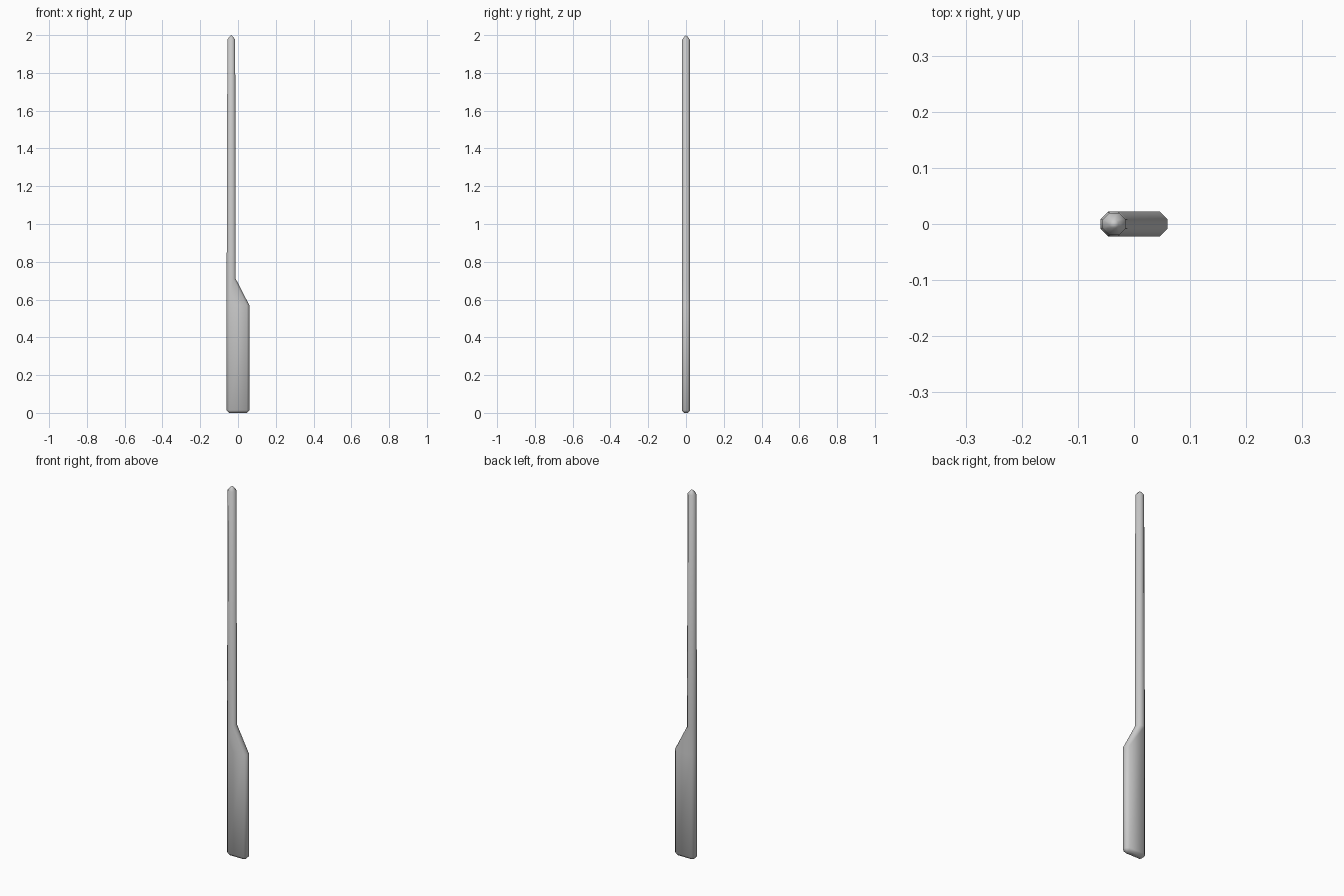
import bpy, bmesh, math

if "Cube" in bpy.data.objects:
    bpy.data.objects.remove(bpy.data.objects["Cube"])


def octagon(x0, x1, d, c, z):
    """Chamfered rectangle from x0 to x1, half depth d, chamfer c."""
    return [(x0 + c, -d, z), (x1 - c, -d, z), (x1, -d + c, z), (x1, d - c, z),
            (x1 - c, d, z), (x0 + c, d, z), (x0, d - c, z), (x0, -d + c, z)]


# Sections from the blade end up to the handle tip: x0, x1, half depth, chamfer, z
sections = [
    (-0.048, 0.047, 0.011, 0.006, 0.0),      # bevelled blade end
    (-0.060, 0.060, 0.022, 0.0135, 0.014),
    (-0.060, 0.060, 0.022, 0.0135, 0.57),    # blade shoulder
    (-0.060, -0.012, 0.022, 0.0135, 0.71),   # handle start
    (-0.056, -0.015, 0.020, 0.012, 1.977),   # handle top
    (-0.043, -0.028, 0.007, 0.004, 1.994),   # pointed cap
]

# Oar: one continuous lofted body
bm = bmesh.new()
rings = [[bm.verts.new(p) for p in octagon(*s)] for s in sections]
for a, b in zip(rings, rings[1:]):
    for i in range(8):
        j = (i + 1) % 8
        bm.faces.new((a[i], a[j], b[j], b[i]))
bm.faces.new(rings[0][::-1])
tip = bm.verts.new((-0.0355, 0, 2.0))
for i in range(8):
    bm.faces.new((rings[-1][i], rings[-1][(i + 1) % 8], tip))
bmesh.ops.recalc_face_normals(bm, faces=bm.faces)

mesh = bpy.data.meshes.new("oar")
bm.to_mesh(mesh)
bm.free()
oar = bpy.data.objects.new("oar", mesh)
bpy.context.collection.objects.link(oar)

# Soft shading around the chamfers
bpy.context.view_layer.objects.active = oar
oar.select_set(True)
bpy.ops.object.shade_smooth_by_angle(angle=math.radians(60))
